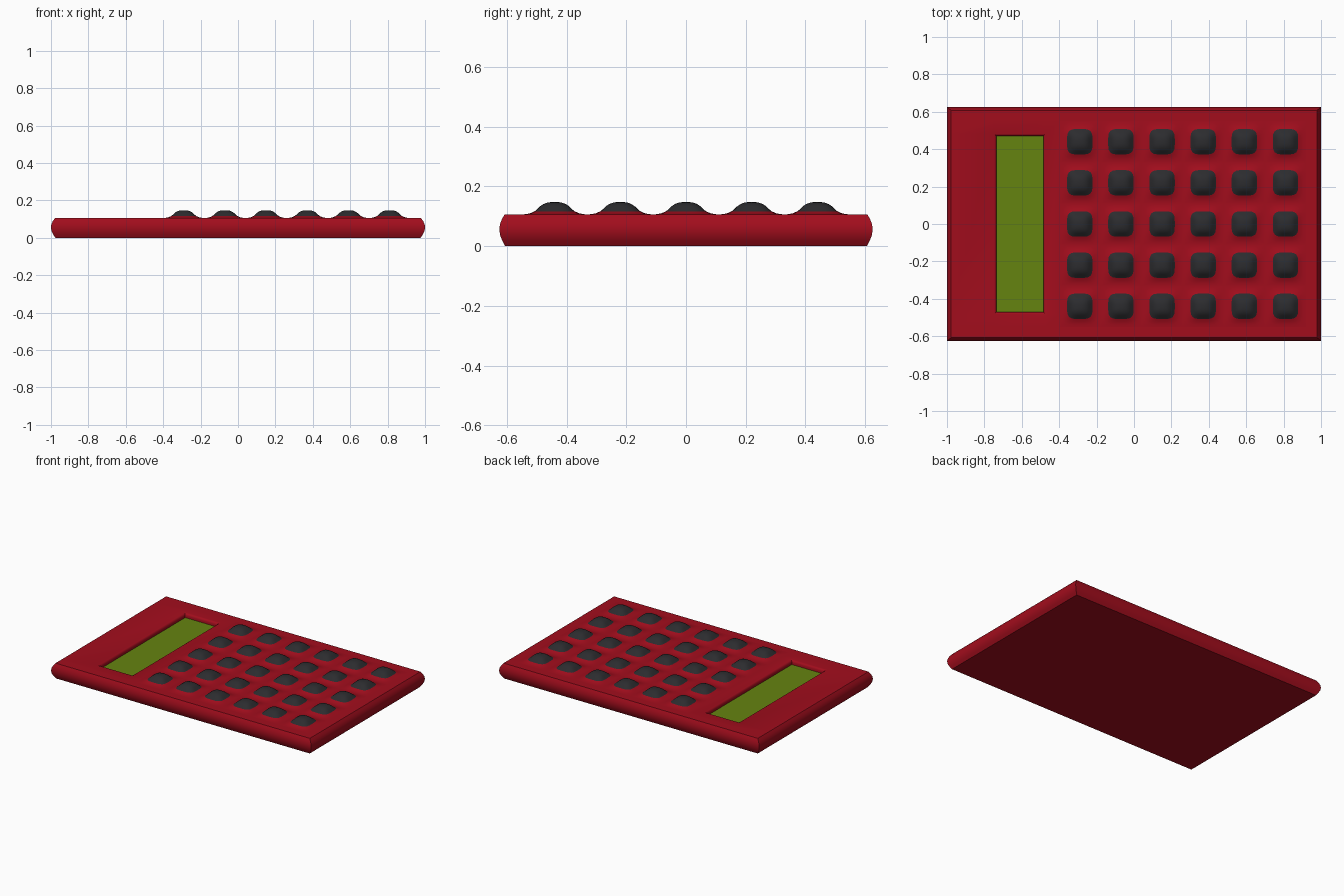
import bpy, bmesh, math

if "Cube" in bpy.data.objects:
    bpy.data.objects.remove(bpy.data.objects["Cube"])


def material(name, colour):
    m = bpy.data.materials.new(name)
    m.diffuse_color = (*colour, 1)
    m.use_nodes = True
    m.node_tree.nodes["Principled BSDF"].inputs["Base Color"].default_value = m.diffuse_color
    return m


RED = material("red_plastic", (0.36, 0.004, 0.012))
BLACK = material("black_rubber", (0.025, 0.025, 0.028))
GREEN = material("green_display", (0.13, 0.23, 0.005))

TOP = 0.106
PITCH = 0.22
KEYS = [(-0.29 + PITCH * i, PITCH * j) for i in range(6) for j in range(-2, 3)]
SX0, SX1, SY = -0.735, -0.485, 0.47      # display rectangle
SCREEN_Z = 0.076


def finish(bm, name, mat, angle=40):
    bmesh.ops.remove_doubles(bm, verts=bm.verts, dist=1e-5)
    bmesh.ops.recalc_face_normals(bm, faces=bm.faces)
    me = bpy.data.meshes.new(name)
    bm.to_mesh(me)
    bm.free()
    me.materials.append(mat)
    ob = bpy.data.objects.new(name, me)
    bpy.context.collection.objects.link(ob)
    bpy.ops.object.select_all(action='DESELECT')
    ob.select_set(True)
    bpy.context.view_layer.objects.active = ob
    bpy.ops.object.shade_smooth_by_angle(angle=math.radians(angle))
    return ob


def rect(bm, x0, x1, y0, y1, z):
    return [bm.verts.new((x, y, z)) for x, y in ((x0, y0), (x1, y0), (x1, y1), (x0, y1))]


def bridge(bm, a, b):
    n = len(a)
    for i in range(n):
        bm.faces.new((a[i], a[(i + 1) % n], b[(i + 1) % n], b[i]))


def rounded_ring(bm, cx, cy, r, z, power):
    """Ring of 32 points; power None gives a true square."""
    ring = []
    for i in range(32):
        t = math.tau * i / 32
        c, s = math.cos(t), math.sin(t)
        if power is None:
            d = max(abs(c), abs(s))
        else:
            d = (abs(c) ** power + abs(s) ** power) ** (1 / power)
        ring.append(bm.verts.new((cx + r * c / d, cy + r * s / d, z)))
    return ring


# Case: bulging side walls with mitred corners
bm = bmesh.new()
sides = [(0.024, 0), (0.012, 0.018), (0.003, 0.036), (0, 0.055),
         (0.002, 0.072), (0.010, 0.09), (0.022, TOP)]
rings = [rect(bm, -1 + d, 1 - d, -0.625 + d * 0.8, 0.625 - d * 0.8, z) for d, z in sides]
for a, b in zip(rings, rings[1:]):
    bridge(bm, a, b)
bm.faces.new(rings[0])

# Case top, leaving openings for the display and the keypad
rim = 0.012
xs = [-0.978, SX0 - rim, SX1 + rim, -0.40, 0.92, 0.978]
ys = [-0.6074, -0.55, -SY - rim, SY + rim, 0.55, 0.6074]
for i in range(5):
    for j in range(5):
        if (i == 1 and j == 2) or (i == 3 and 1 <= j <= 3):
            continue
        bm.faces.new(rect(bm, xs[i], xs[i + 1], ys[j], ys[j + 1], TOP))

# Recess walls around the display
recess = [(rim, TOP), (0.004, TOP - 0.006), (0, TOP - 0.014), (0, SCREEN_Z)]
rings = [rect(bm, SX0 - d, SX1 + d, -SY - d, SY + d, z) for d, z in recess]
for a, b in zip(rings, rings[1:]):
    bridge(bm, a, b)
finish(bm, "case", RED)

# Display
bm = bmesh.new()
bm.faces.new(rect(bm, SX0, SX1, -SY, SY, SCREEN_Z))
finish(bm, "display", GREEN)

# Keypad panel: red skin that flares up around every key
flare = [(0.11, TOP, None), (0.096, TOP + 0.001, 6), (0.082, TOP + 0.004, 4.5),
         (0.068, TOP + 0.010, 4)]
bm = bmesh.new()
for cx, cy in KEYS:
    rings = [rounded_ring(bm, cx, cy, *p) for p in flare]
    for a, b in zip(rings, rings[1:]):
        bridge(bm, a, b)
finish(bm, "keypad_panel", RED)

# Domed keys
dome = [flare[-1], (0.059, 0.123, 3.6), (0.049, 0.133, 3.2), (0.037, 0.141, 2.8),
        (0.023, 0.146, 2.4), (0.010, 0.1475, 2)]
bm = bmesh.new()
for cx, cy in KEYS:
    rings = [rounded_ring(bm, cx, cy, *p) for p in dome]
    for a, b in zip(rings, rings[1:]):
        bridge(bm, a, b)
    bm.faces.new(rings[-1])
finish(bm, "keys", BLACK, 60)
